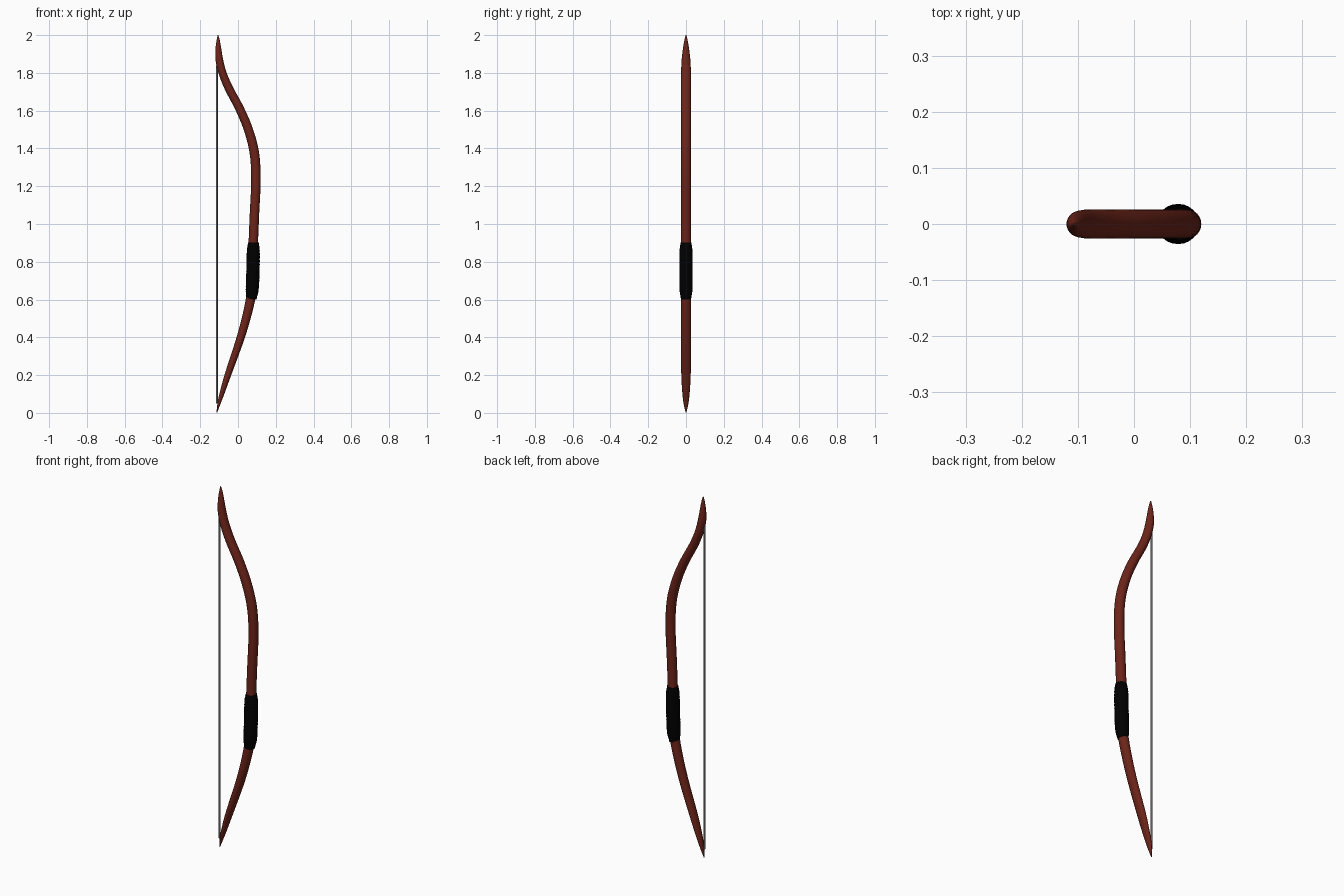
import bpy, bmesh, math
from mathutils import Vector

if "Cube" in bpy.data.objects:
    bpy.data.objects.remove(bpy.data.objects["Cube"])


def material(name, color):
    m = bpy.data.materials.new(name)
    m.diffuse_color = (*color, 1)
    m.use_nodes = True
    m.node_tree.nodes["Principled BSDF"].inputs["Base Color"].default_value = m.diffuse_color
    return m


wood = material("red brown wood", (0.150, 0.018, 0.010))
leather = material("black leather", (0.0, 0.0, 0.0))
cord = material("grey cord", (0.17, 0.17, 0.17))


def spline(p, steps):
    """Catmull-Rom interpolation, parametrised on z (second value)."""
    out = []
    for i in range(len(p) - 1):
        a, b = p[i], p[i + 1]
        lo, hi = p[max(i - 1, 0)], p[min(i + 2, len(p) - 1)]
        h = b[1] - a[1]
        for s in range(steps):
            t = s / steps
            row = []
            for k in range(len(a)):
                m0 = (b[k] - lo[k]) / (b[1] - lo[1]) * h
                m1 = (hi[k] - a[k]) / (hi[1] - a[1]) * h
                row.append((2*t**3 - 3*t*t + 1) * a[k] + (t**3 - 2*t*t + t) * m0
                           + (3*t*t - 2*t**3) * b[k] + (t**3 - t*t) * m1)
            out.append(row)
    out.append(list(p[-1]))
    return out


def sweep(name, rows, mat, sides=24):
    """Loft ellipses along a path in the xz plane; rows are x, z, rx, ry."""
    bm = bmesh.new()
    rings = []
    for i, (x, z, rx, ry) in enumerate(rows):
        a, b = rows[max(i - 1, 0)], rows[min(i + 1, len(rows) - 1)]
        d = Vector((b[0] - a[0], 0, b[1] - a[1])).normalized()
        n = Vector((d.z, 0, -d.x))
        rings.append([bm.verts.new(Vector((x, 0, z)) + n * (rx * math.cos(t)) + Vector((0, ry * math.sin(t), 0)))
                      for t in (2 * math.pi * k / sides for k in range(sides))])
    for r, q in zip(rings, rings[1:]):
        for k in range(sides):
            j = (k + 1) % sides
            bm.faces.new((r[k], r[j], q[j], q[k]))
    bm.faces.new(rings[0][::-1])
    bm.faces.new(rings[-1])
    bmesh.ops.recalc_face_normals(bm, faces=bm.faces)
    me = bpy.data.meshes.new(name)
    bm.to_mesh(me)
    bm.free()
    me.materials.append(mat)
    ob = bpy.data.objects.new(name, me)
    bpy.context.collection.objects.link(ob)
    bpy.ops.object.select_all(action='DESELECT')
    bpy.context.view_layer.objects.active = ob
    ob.select_set(True)
    bpy.ops.object.shade_smooth_by_angle(angle=math.radians(40))
    return ob


# bow limbs: one continuous stave, x, z, half thickness, half width
stave = spline([
    (-0.112, 0.002, 0.002, 0.002),
    (-0.103, 0.04, 0.007, 0.011),
    (-0.089, 0.09, 0.012, 0.018),
    (-0.054, 0.20, 0.017, 0.025),
    (0.008, 0.38, 0.021, 0.026),
    (0.043, 0.50, 0.023, 0.026),
    (0.069, 0.62, 0.025, 0.026),
    (0.077, 0.75, 0.025, 0.026),
    (0.081, 0.90, 0.025, 0.026),
    (0.087, 1.05, 0.025, 0.026),
    (0.095, 1.24, 0.025, 0.026),
    (0.086, 1.38, 0.025, 0.026),
    (0.055, 1.50, 0.024, 0.026),
    (0.009, 1.61, 0.023, 0.026),
    (-0.049, 1.72, 0.022, 0.026),
    (-0.082, 1.80, 0.021, 0.026),
    (-0.099, 1.87, 0.020, 0.023),
    (-0.104, 1.93, 0.015, 0.016),
    (-0.105, 1.975, 0.008, 0.008),
    (-0.106, 2.0, 0.002, 0.002)], 5)
sweep("bow_stave", stave, wood)

# wrapped grip: finely ridged sleeve that narrows at both ends
core = spline([(0.070, 0.602, 0.027, 0.027), (0.075, 0.65, 0.034, 0.034),
               (0.079, 0.75, 0.035, 0.035), (0.081, 0.86, 0.034, 0.034),
               (0.082, 0.902, 0.028, 0.028)], 24)
for i, r in enumerate(core):
    bump = 0.0005 * math.cos(i * math.pi / 2)
    r[2] += bump
    r[3] += bump
sweep("grip_wrap", core, leather)

# bow string
sweep("bow_string", [(-0.112, 0.05, 0.005, 0.005), (-0.112, 1.84, 0.005, 0.005)], cord, 12)
